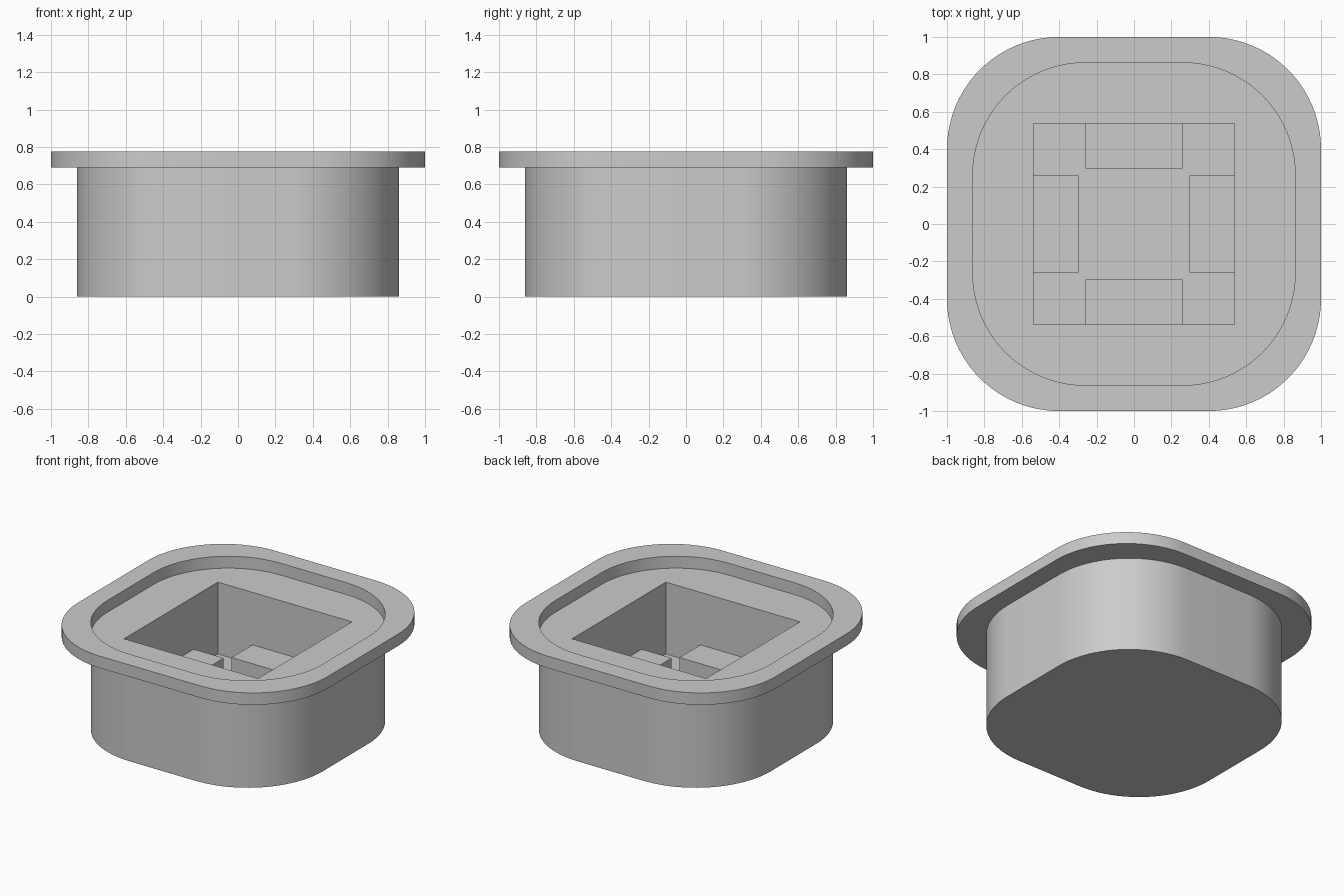
import bpy, bmesh, math
from mathutils import Matrix, Vector

cube = bpy.data.objects.get("Cube")
if cube:
    bpy.data.objects.remove(cube, do_unlink=True)

RADIUS = 0.6        # corner radius shared by body and rim
BODY, RIM = 0.862, 1.0
LEDGE, TOP = 0.69, 0.776
POCKET, FLOOR = 0.537, 0.17
TAB_TOP, TAB_WIDTH, TAB_INNER = 0.31, 0.26, 0.297

grey = bpy.data.materials.new("light grey")
grey.use_nodes = True
colour = (0.6, 0.6, 0.6, 1)
grey.diffuse_color = colour
grey.node_tree.nodes["Principled BSDF"].inputs["Base Color"].default_value = colour


def outline(half, steps=20):
    """Rounded square, counter-clockwise."""
    points = []
    for quarter in range(4):
        turn = Matrix.Rotation(quarter * math.pi / 2, 2)
        for i in range(steps + 1):
            a = i / steps * math.pi / 2
            c = half - RADIUS
            points.append(turn @ Vector((c + RADIUS * math.cos(a), c + RADIUS * math.sin(a))))
    return points


def finish(name, bm):
    bmesh.ops.recalc_face_normals(bm, faces=bm.faces)
    mesh = bpy.data.meshes.new(name)
    bm.to_mesh(mesh)
    bm.free()
    mesh.materials.append(grey)
    obj = bpy.data.objects.new(name, mesh)
    bpy.context.collection.objects.link(obj)
    return obj


def loft(name, rings, closed=False):
    """Skin stacked outlines; cap the ends, or join last to first."""
    bm = bmesh.new()
    loops = [[bm.verts.new((p.x, p.y, z)) for p in outline(half)] for half, z in rings]
    pairs = list(zip(loops, loops[1:]))
    if closed:
        pairs.append((loops[-1], loops[0]))
    else:
        bm.faces.new(loops[0])
        bm.faces.new(loops[-1])
    for low, high in pairs:
        for i in range(len(low)):
            j = (i + 1) % len(low)
            bm.faces.new((low[i], low[j], high[j], high[i]))
    return finish(name, bm)


def box(name, low, high):
    low, high = Vector(low), Vector(high)
    bm = bmesh.new()
    place = Matrix.Translation((low + high) / 2) @ Matrix.Diagonal((high - low).to_4d())
    bmesh.ops.create_cube(bm, size=1, matrix=place)
    return finish(name, bm)


def smooth(obj):
    bpy.ops.object.select_all(action='DESELECT')
    obj.select_set(True)
    bpy.context.view_layer.objects.active = obj
    bpy.ops.object.shade_smooth_by_angle(angle=math.radians(30))


# Body with a square pocket sunk into its top
body = loft("body", [(BODY, 0), (BODY, LEDGE)])
cutter = box("pocket_cutter", (-POCKET, -POCKET, FLOOR), (POCKET, POCKET, 1))
cutter.hide_render = True
cut = body.modifiers.new("pocket", 'BOOLEAN')
cut.operation = 'DIFFERENCE'
cut.solver = 'EXACT'
cut.object = cutter
bpy.context.view_layer.objects.active = body
bpy.ops.object.modifier_apply(modifier=cut.name)
bpy.data.objects.remove(cutter, do_unlink=True)
smooth(body)

# Raised rim around the body top
rim = loft("rim", [(RIM, LEDGE), (RIM, TOP), (BODY, TOP), (BODY, LEDGE)], closed=True)
smooth(rim)

# Four support tabs on the pocket floor, one per wall
for i, side in enumerate(("left", "back", "right", "front")):
    tab = box(side + "_tab", (TAB_INNER, -TAB_WIDTH, FLOOR), (POCKET, TAB_WIDTH, TAB_TOP))
    tab.data.transform(Matrix.Rotation(i * math.pi / 2, 4, 'Z'))
